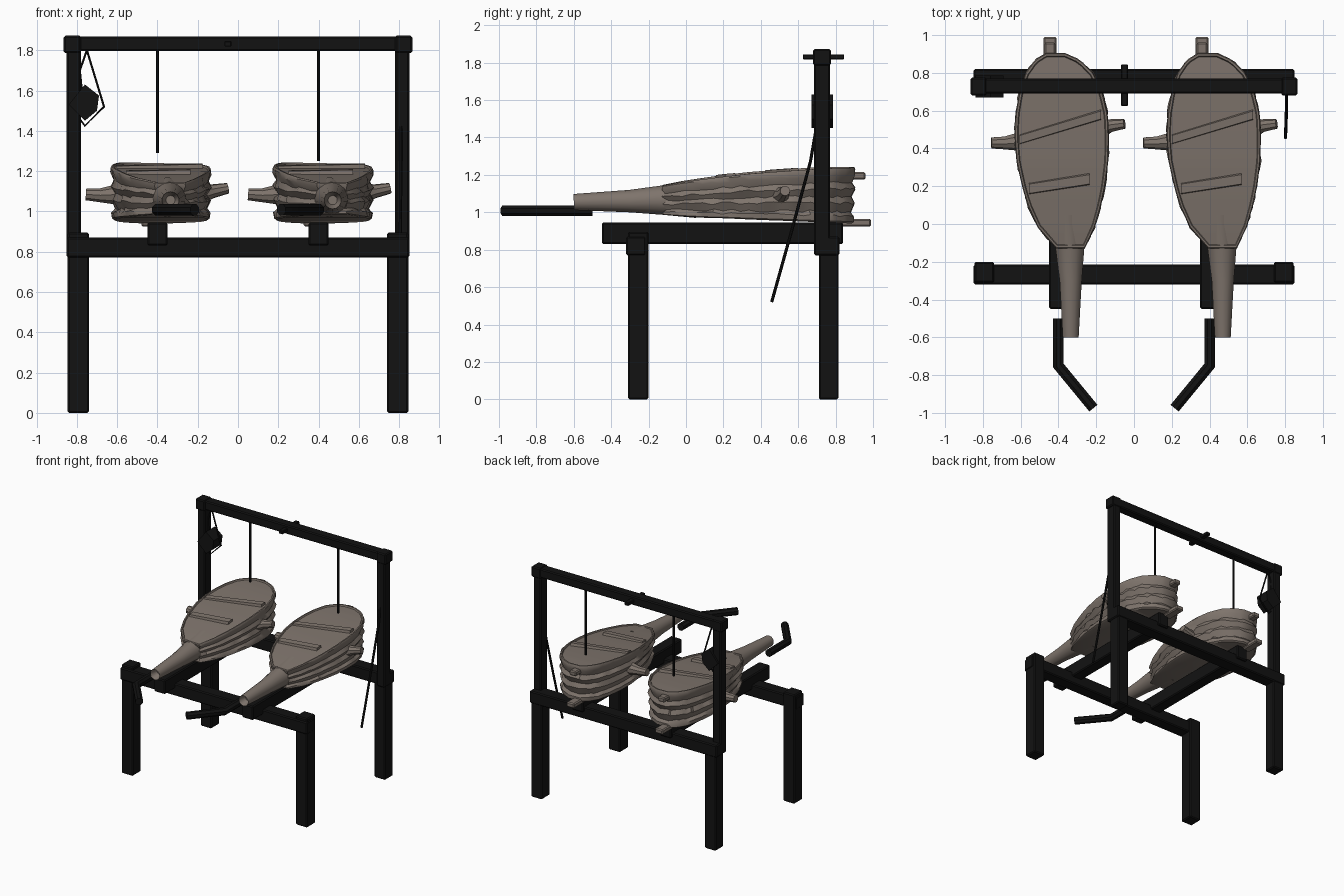
import bpy, bmesh, math, random
from mathutils import Vector

if "Cube" in bpy.data.objects:
    bpy.data.objects.remove(bpy.data.objects["Cube"])

random.seed(4)


def material(name, rgb):
    m = bpy.data.materials.new(name)
    m.diffuse_color = (*rgb, 1)
    m.use_nodes = True
    m.node_tree.nodes["Principled BSDF"].inputs["Base Color"].default_value = m.diffuse_color
    return m


BLACK = material("charred timber", (0.006, 0.006, 0.006))
LEATHER = material("grey brown leather", (0.21, 0.175, 0.15))


def finish(bm, name, mat, smooth=None):
    bmesh.ops.recalc_face_normals(bm, faces=bm.faces[:])
    me = bpy.data.meshes.new(name)
    bm.to_mesh(me)
    bm.free()
    me.materials.append(mat)
    ob = bpy.data.objects.new(name, me)
    bpy.context.collection.objects.link(ob)
    if smooth:
        bpy.ops.object.select_all(action='DESELECT')
        ob.select_set(True)
        bpy.context.view_layer.objects.active = ob
        bpy.ops.object.shade_smooth_by_angle(angle=math.radians(smooth))
    return ob


def beam(name, x, y, z, mat=BLACK, bevel=0.008):
    """Box between (min, max) pairs with softened edges."""
    bm = bmesh.new()
    bmesh.ops.create_cube(bm, size=1)
    for v in bm.verts:
        v.co = [(a + b) / 2 + c * (b - a) for c, (a, b) in zip(v.co, (x, y, z))]
    bmesh.ops.bevel(bm, geom=bm.edges[:], offset=bevel, segments=1, affect='EDGES')
    return finish(bm, name, mat)


def tube(name, path, radii, mat=BLACK, sides=8, smooth=None, hole=0):
    """Round bar along a path, with an optional bore at its far end."""
    bm = bmesh.new()
    pts = [Vector(p) for p in path]
    if not isinstance(radii, (list, tuple)):
        radii = [radii] * len(pts)
    rings = []
    for i, p in enumerate(pts):
        before = (p - pts[i - 1]).normalized() if i else None
        after = (pts[i + 1] - p).normalized() if i < len(pts) - 1 else None
        d = ((before or after) + (after or before)).normalized()
        widen = 1 / max(0.5, d.dot(after or before))
        up = Vector((0, 0, 1)) if abs(d.z) < 0.8 else Vector((0, 1, 0))
        a = d.cross(up).normalized()
        b = a.cross(d)
        ring = []
        for k in range(sides):
            t = 2 * math.pi * (k + 0.5) / sides
            ring.append(bm.verts.new(p + radii[i] * (a * math.cos(t) * widen + b * math.sin(t))))
        rings.append(ring)
    for r, s in zip(rings, rings[1:]):
        for k in range(sides):
            bm.faces.new((r[k], r[(k + 1) % sides], s[(k + 1) % sides], s[k]))
    bm.faces.new(rings[0])
    end = bm.faces.new(rings[-1])
    if hole:
        bmesh.ops.recalc_face_normals(bm, faces=bm.faces[:])
        bmesh.ops.inset_region(bm, faces=[end], thickness=hole)
        bmesh.ops.translate(bm, verts=end.verts[:], vec=-0.06 * d)
    return finish(bm, name, mat, smooth)


def interp(table, y):
    for (a, *p), (b, *q) in zip(table, table[1:]):
        if y <= b:
            t = max(0, (y - a) / (b - a))
            return [u + (v - u) * t for u, v in zip(p, q)]
    return table[-1][1:]


# Plan and height of a bellows: y, centre x, half width, bottom z, top z
PLAN = [(-0.13, 0.048, 0.075, 0.985, 1.145), (-0.02, 0.026, 0.15, 0.977, 1.165),
        (0.1, 0.016, 0.195, 0.97, 1.182), (0.2, 0.012, 0.22, 0.968, 1.195),
        (0.33, 0.006, 0.243, 0.962, 1.21), (0.46, 0.002, 0.25, 0.957, 1.22),
        (0.58, 0.002, 0.245, 0.953, 1.228), (0.7, -0.002, 0.22, 0.948, 1.236),
        (0.8, -0.01, 0.18, 0.945, 1.24), (0.87, -0.02, 0.12, 0.942, 1.24),
        (0.905, -0.03, 0.05, 0.94, 1.24)]
# Leather folds from bottom to top: height fraction, outline scale
FOLDS = [(0.0, 0.92), (0.03, 0.97), (0.12, 0.97), (0.2, 0.9), (0.36, 0.98), (0.48, 0.91),
         (0.62, 1.0), (0.73, 0.93), (0.86, 0.99), (0.96, 1.0), (1.0, 0.98), (1.0, 0.94),
         (0.965, 0.92)]


def top_z(y):
    return interp(PLAN, y)[3] - 0.006


def bellows_body(name, ox):
    n = 27
    ys = [-0.13 + 1.035 * (1 - (1 - i / (n - 1)) ** 1.4) for i in range(n)]
    bm = bmesh.new()
    loops = []
    for v, s in FOLDS:
        sides = ([], [])
        for y in ys:
            cx, hw, zb, zt = interp(PLAN, y)
            ey = 0.4 + (y - 0.4) * (0.5 + 0.5 * s)
            for side, sgn in zip(sides, (-1, 1)):
                wob = random.uniform(-1, 1) if 0.1 < v < 0.9 else 0
                x = ox + cx + sgn * (hw * s + 0.007 * wob)
                z = zb + (zt - zb) * v + 0.007 * wob - 0.02 * sgn * hw * v
                side.append(bm.verts.new((x, ey, z)))
        loops.append((sides[0], sides[1], sides[0] + sides[1][::-1]))
    for (_, _, a), (_, _, b) in zip(loops, loops[1:]):
        for k in range(2 * n):
            j = (k + 1) % (2 * n)
            bm.faces.new((a[k], a[j], b[j], b[k]))
    # Top and bottom boards
    for left, right, _ in (loops[0], loops[-1]):
        for i in range(n - 1):
            bm.faces.new((left[i], left[i + 1], right[i + 1], right[i]))
    return finish(bm, name, LEATHER, 35)


def slat(name, ox, a, b, width):
    """Low batten lying across the sloping top board."""
    (ax, ay), (bx, by) = a, b
    bm = bmesh.new()
    rows = []
    for x, y in ((ax, ay), ((ax + bx) / 2, (ay + by) / 2), (bx, by)):
        rows.append([bm.verts.new((ox + x, y + dy * width, top_z(y) + dz))
                     for dy, dz in ((-0.5, -0.02), (-0.4, 0.012), (0.3, 0.016), (0.5, -0.02))])
    for r, s in zip(rows, rows[1:]):
        for k in range(4):
            bm.faces.new((r[k], r[(k + 1) % 4], s[(k + 1) % 4], s[k]))
    bm.faces.new(rows[0])
    bm.faces.new(rows[-1])
    return finish(bm, name, LEATHER)


for label, ox in (("left", -0.385), ("right", 0.42)):
    bellows_body(label + "_bellows_body", ox)
    tube(label + "_nozzle", [(ox + 0.034, 0.05, 1.07), (ox + 0.046, -0.13, 1.065),
                             (ox + 0.05, -0.3, 1.06), (ox + 0.05, -0.6, 1.055)],
         [0.1, 0.078, 0.06, 0.043], LEATHER, 14, 40, hole=0.02)
    slat(label + "_rear_batten", ox, (-0.22, 0.45), (0.21, 0.58), 0.06)
    slat(label + "_front_batten", ox, (-0.17, 0.19), (0.15, 0.24), 0.07)
    # Trunnion stubs on both flanks
    tube(label + "_left_stub", [(ox - 0.2, 0.44, 1.085), (ox - 0.3, 0.43, 1.08), (ox - 0.37, 0.43, 1.085)],
         [0.055, 0.035, 0.03], LEATHER, 9, 35)
    tube(label + "_right_stub", [(ox + 0.2, 0.5, 1.09), (ox + 0.26, 0.52, 1.1), (ox + 0.335, 0.53, 1.115)],
         [0.055, 0.035, 0.027], LEATHER, 9, 35)
    # Handles at the back of both boards
    hx = ox - 0.06
    beam(label + "_upper_handle", (hx - 0.03, hx + 0.03), (0.82, 0.96), (1.175, 1.215), LEATHER)
    beam(label + "_lower_handle", (hx - 0.035, hx + 0.035), (0.82, 0.99), (0.925, 0.965), LEATHER)

# Timber frame, mirrored left and right
for label, s in (("left", -1), ("right", 1)):
    def span(a, b):
        return tuple(sorted((s * a, s * b)))
    beam(label + "_front_leg", span(0.74, 0.845), (-0.31, -0.2), (0, 0.895))
    beam(label + "_back_leg", span(0.74, 0.84), (0.71, 0.815), (0, 0.87))
    beam(label + "_upper_post", span(0.78, 0.85), (0.685, 0.77), (0.77, 1.86))
    beam(label + "_bearer", span(0.35, 0.45), (-0.45, 0.84), (0.83, 0.945))
    beam(label + "_beam_cap", span(0.78, 0.865), (0.68, 0.775), (1.785, 1.872))
    # Bent blast pipe
    tube(label + "_blast_pipe", [(s * 0.4, -0.5, 1.008), (s * 0.4, -0.75, 1.008), (s * 0.215, -0.975, 1.008)],
         0.03, smooth=40)
    tube(label + "_hanging_rope", [(s * 0.4, 0.73, 1.8), (s * 0.4, 0.73, 1.27 - s * 0.02)], 0.008)

beam("front_rail", (-0.85, 0.85), (-0.32, -0.215), (0.77, 0.87))
beam("back_rail", (-0.85, 0.85), (0.71, 0.82), (0.77, 0.87))
beam("top_beam", (-0.85, 0.85), (0.69, 0.77), (1.795, 1.868))
beam("beam_pin", (-0.068, -0.032), (0.625, 0.845), (1.818, 1.845), bevel=0.004)

# Pulley block and its rope loop
bm = bmesh.new()
outline = [(-0.84, 1.53), (-0.76, 1.63), (-0.69, 1.575), (-0.7, 1.5), (-0.76, 1.45)]
face = bm.faces.new([bm.verts.new((x, 0.67, z)) for x, z in outline])
ext = bmesh.ops.extrude_face_region(bm, geom=[face])
bmesh.ops.translate(bm, verts=[g for g in ext["geom"] if isinstance(g, bmesh.types.BMVert)], vec=(0, 0.115, 0))
finish(bm, "pulley_block", BLACK)
tube("pulley_rope", [(-0.75, 0.73, 1.8), (-0.665, 0.73, 1.52), (-0.76, 0.73, 1.425), (-0.83, 0.73, 1.52)], 0.006, sides=6)
tube("pulley_hanger", [(-0.75, 0.73, 1.8), (-0.785, 0.73, 1.7), (-0.775, 0.73, 1.6)], 0.006, sides=6)

# Pull rod leaning on the right post
tube("pull_rod", [(0.808, 0.7, 1.47), (0.808, 0.665, 1.27), (0.806, 0.57, 0.92), (0.802, 0.458, 0.52)], 0.009)
